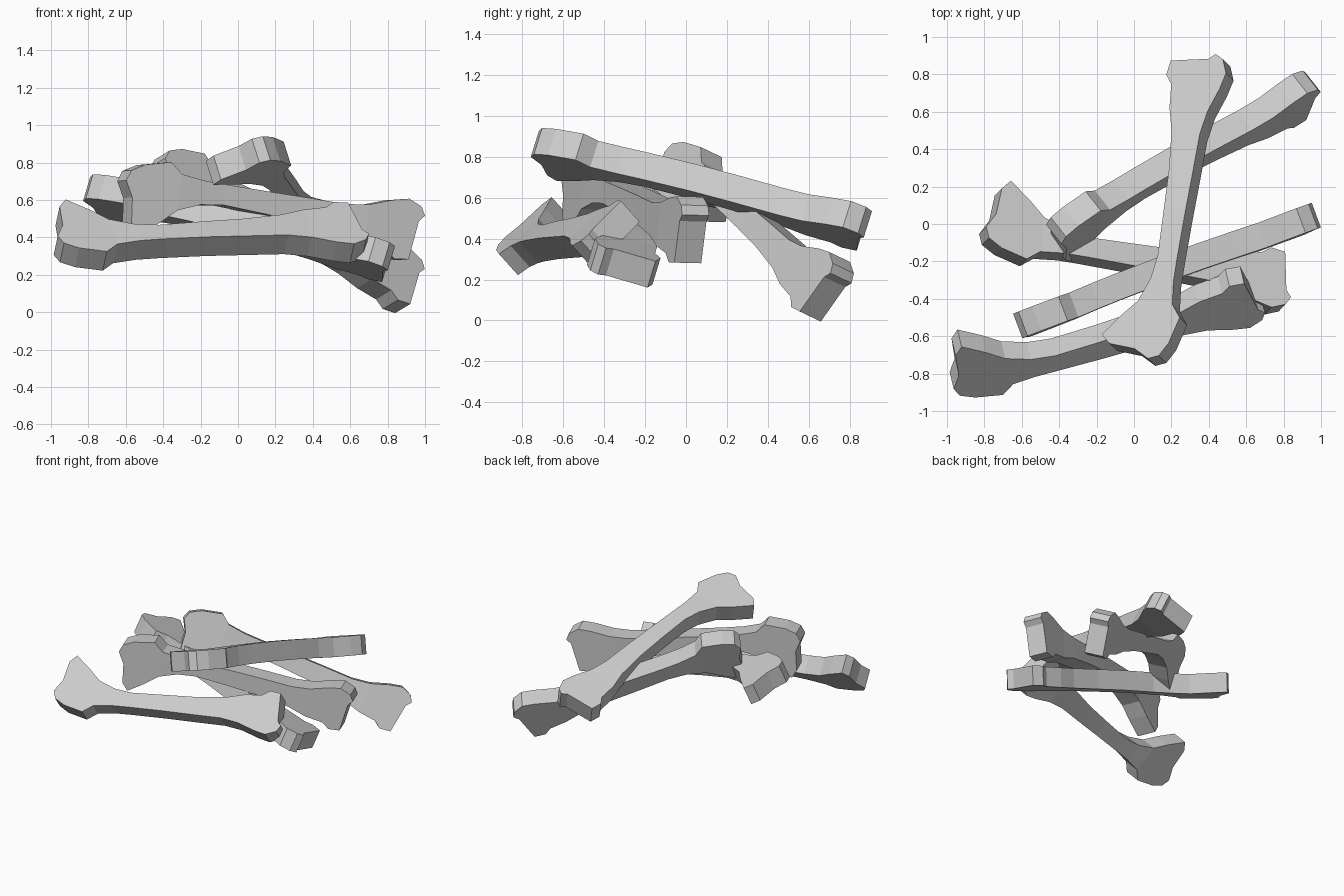
import bpy, bmesh
from mathutils import Vector

if "Cube" in bpy.data.objects:
    bpy.data.objects.remove(bpy.data.objects["Cube"])

HALF = 0.07   # half thickness of the flat bone

# Bone outline as (along, across): knuckled head, shaft stations, blunt foot
HEAD = [(0.27, 0.14), (0.22, 0.165), (0.075, 0.13), (0.0, 0.088), (-0.022, 0.03),
        (0.025, -0.055), (0.04, -0.2), (0.085, -0.252), (0.2, -0.165)]
# (along, left, right, bow)
SHAFT = [(0.29, -0.085, 0.11, 0.0), (0.42, -0.035, 0.095, 0.006), (0.55, -0.018, 0.093, 0.01),
         (0.8, -0.03, 0.092, 0.013), (1.02, -0.043, 0.092, 0.01), (1.24, -0.07, 0.09, 0.005),
         (1.37, -0.108, 0.108, 0.0)]
FOOT = [(1.5, -0.122), (1.55, -0.16), (1.63, -0.15), (1.66, 0.06),
        (1.69, 0.095), (1.665, 0.14), (1.59, 0.172), (1.5, 0.152)]


def make_bone(name, head, foot, normal):
    """Thick bent plate running from head to foot, its face towards normal."""
    head = Vector(head)
    u = (Vector(foot) - head).normalized()
    w = Vector(normal)
    w = (w - u * w.dot(u)).normalized()
    v = u.cross(w)
    bm = bmesh.new()

    def layer(h):
        def put(s, t, b=0.0):
            return bm.verts.new(head + u * s + v * t + w * (h + b))
        hd = [put(*p) for p in HEAD[1:]]
        left = [put(s, a, b) for s, a, c, b in SHAFT]
        right = [put(s, c, b) for s, a, c, b in SHAFT]
        ft = [put(*p) for p in FOOT]
        faces = [hd + [left[0], right[0]], [right[-1], left[-1]] + ft]
        faces += [[left[i], left[i + 1], right[i + 1], right[i]] for i in range(len(SHAFT) - 1)]
        return hd + left + ft + right[::-1], faces

    top, top_faces = layer(HALF)
    low, low_faces = layer(-HALF)
    for f in top_faces + low_faces:
        bm.faces.new(f)
    n = len(top)
    for i in range(n):
        j = (i + 1) % n
        bm.faces.new((top[i], top[j], low[j], low[i]))
    bmesh.ops.recalc_face_normals(bm, faces=bm.faces)
    mesh = bpy.data.meshes.new(name)
    bm.to_mesh(mesh)
    bm.free()
    obj = bpy.data.objects.new(name, mesh)
    bpy.context.collection.objects.link(obj)


# Pile of five identical bones: head point, foot point, face direction
PILE = {
    "top_bone": ((0.07, -0.715, 0.848), (0.36, 0.855, 0.45), (-0.30, 0.2, 0.92)),
    "front_bone": ((-0.96, -0.81, 0.378), (0.64, -0.37, 0.433), (0.11, -0.67, 0.73)),
    "back_bone": ((-0.415, -0.06, 0.765), (0.915, 0.692, 0.14), (-0.51, 0.77, -0.38)),
    "middle_bone": ((-0.605, -0.54, 0.67), (0.935, 0.03, 0.425), (-0.30, 0.94, -0.03)),
    "flat_bone": ((-0.785, -0.01, 0.645), (0.785, -0.312, 0.27), (0.28, 0.28, 0.93)),
}
for name, (head, foot, normal) in PILE.items():
    make_bone(name, head, foot, normal)
